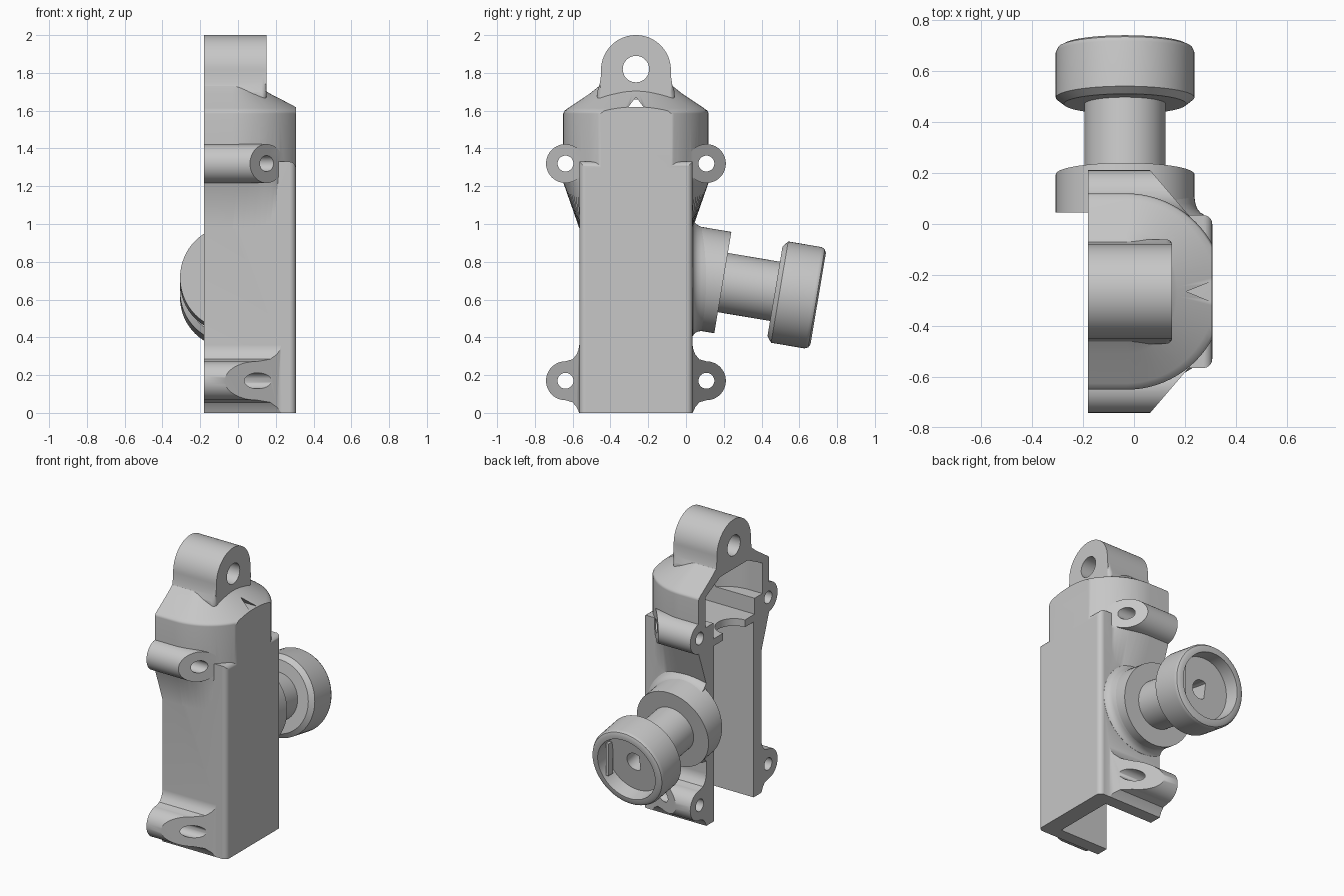
import bpy, bmesh
from math import cos, sin, pi
from mathutils import Matrix, Vector

if "Cube" in bpy.data.objects:
    bpy.data.objects.remove(bpy.data.objects["Cube"])

grey = bpy.data.materials.new("light_grey")
grey.use_nodes = True
grey.diffuse_color = (0.57, 0.57, 0.57, 1)
grey.node_tree.nodes["Principled BSDF"].inputs["Base Color"].default_value = (0.57, 0.57, 0.57, 1)

CY = -0.265      # centre line of the housing in y
SPLIT = -0.18    # open joint plane in x
OUT = 0.307      # flat outer face in x
HALF = 0.3       # half width of the box


def finish(name, bm):
    bmesh.ops.recalc_face_normals(bm, faces=bm.faces)
    mesh = bpy.data.meshes.new(name)
    bm.to_mesh(mesh)
    bm.free()
    mesh.materials.append(grey)
    ob = bpy.data.objects.new(name, mesh)
    bpy.context.collection.objects.link(ob)
    return ob


def loft(rings):
    """Closed solid through rings with equal point counts."""
    bm = bmesh.new()
    vs = [[bm.verts.new(p) for p in ring] for ring in rings]
    n = len(vs[0])
    for a, b in zip(vs, vs[1:]):
        for i in range(n):
            bm.faces.new((a[i], a[(i + 1) % n], b[(i + 1) % n], b[i]))
    bm.faces.new(vs[0])
    bm.faces.new(vs[-1])
    return bm


def slab(profile, x0, x1):
    """Extrude a (y, z) profile along x."""
    return loft([[(x, y, z) for y, z in profile] for x in (x0, x1)])


def box(x0, x1, y0, y1, z0, z1):
    return slab([(y0, z0), (y1, z0), (y1, z1), (y0, z1)], x0, x1)


def arc(cy, cz, r, a0, a1, n):
    return [(cy + r * cos(a0 + (a1 - a0) * i / n),
             cz + r * sin(a0 + (a1 - a0) * i / n)) for i in range(n + 1)]


def rod(y, z, r, x0, x1):
    return slab(arc(y, z, r, 0, 2 * pi, 40)[:-1], x0, x1)


def round_loft(levels):
    """Solid from (z, half y, half x, y limit) levels, rounded on the outer side."""
    rings = []
    for z, ry, rx, limit in levels:
        half = min(ry, limit)
        curve = [(-0.03 + rx * c, CY + max(-limit, min(limit, ry * s)), z)
                 for c, s in arc(0, 0, 1, -pi / 2, pi / 2, 40)]
        rings.append([(-0.3, CY - half, z)] + curve + [(-0.3, CY + half, z)])
    return loft(rings)


def cut(bm, co, no):
    bmesh.ops.bisect_plane(bm, geom=bm.verts[:] + bm.edges[:] + bm.faces[:],
                           plane_co=co, plane_no=no, clear_outer=True)
    bmesh.ops.holes_fill(bm, edges=[e for e in bm.edges if e.is_boundary], sides=0)
    return bm


def combine(target, bm, operation):
    tool = finish("tool", bm)
    mod = target.modifiers.new("combine", "BOOLEAN")
    mod.operation, mod.object, mod.solver = operation, tool, "EXACT"
    bpy.context.view_layer.update()
    mesh = bpy.data.meshes.new_from_object(target.evaluated_get(bpy.context.evaluated_depsgraph_get()))
    target.modifiers.clear()
    target.data = mesh
    bpy.data.objects.remove(tool)


# Tilted axis of the rear knob
AXIS = Vector((0, 0.986, -0.166)).normalized()
PLACE = Matrix.Translation((-0.035, 0.195, 0.69)) @ AXIS.to_track_quat("Z", "X").to_matrix().to_4x4()


def turned(profile):
    """Solid of (along axis, radius) pairs about the knob axis."""
    bm = loft([[(r * c, r * s, t) for c, s in arc(0, 0, 1, 0, 2 * pi, 64)[:-1]] for t, r in profile])
    bmesh.ops.transform(bm, matrix=PLACE, verts=bm.verts)
    return bm


# Main box with rounded outer edges
bm = box(-0.3, OUT, CY - HALF, CY + HALF, 0, 1.33)
edges = [e for e in bm.edges if max(v.co.x for v in e.verts) > 0.3
         and max(v.co.z for v in e.verts) > 1 and abs(e.verts[0].co.x - e.verts[1].co.x) < 0.01]
bmesh.ops.bevel(bm, geom=edges, offset=0.035, segments=5, profile=0.5, affect="EDGES")
housing = finish("housing", bm)

# Rounded upper body, tapering into the box walls below and the neck above
bm = round_loft([(0.96, 0.385, 0.385, 0.294), (1.22, 0.385, 0.385, 1), (1.585, 0.385, 0.385, 1),
                 (1.6, 0.378, 0.375, 1), (1.613, 0.36, 0.35, 1), (1.69, 0.245, 0.2, 1), (1.73, 0.195, 0.14, 1)])
combine(housing, cut(bm, (OUT - 0.0005, 0, 0), (1, 0, 0)), "UNION")

# Top eye with a rounded outer edge
neck = [(0.205, 1.62), (0.205, 1.7), (0.192, 1.74), (0.186, 1.78)]
profile = [(CY + d, z) for d, z in neck] + arc(CY, 1.815, 0.185, 0, pi, 40)
profile += [(CY - d, z) for d, z in reversed(neck)]
bm = slab(profile, -0.3, 0.15)
rim = [e for e in bm.edges if min(v.co.x for v in e.verts) > 0.14]
bmesh.ops.bevel(bm, geom=rim, offset=0.025, segments=4, profile=0.5, affect="EDGES")
combine(housing, bm, "UNION")

# Screw lugs, mirrored front and back, with slanted ends
for s in (-1, 1):
    wall = CY + s * HALF
    bm = rod(wall + s * 0.073, 1.32, 0.103, -0.3, 0.3)
    combine(housing, cut(bm, (0.06, wall + s * 0.18, 0), (0.175, s * 0.15, 0)), "UNION")
    side = [(0.035, 0.284), (0.014, 0.31), (0.004, 0.335), (0, 0.36), (-0.05, 0.36)]
    low = [(-0.05, 0), (0, 0), (0.014, 0.03), (0.035, 0.056)]
    shape = low + arc(0.073, 0.17, 0.103, -pi / 2, pi / 2, 24) + side
    bm = slab([(wall + s * d, z) for d, z in shape], -0.3, 0.3)
    combine(housing, cut(bm, (-0.07, wall + s * 0.176, 0), (0.176, s * 0.3, 0)), "UNION")

# Fillet where the knob boss meets the wall
flare = [(0.0, 0.315), (0.036, 0.31), (0.045, 0.295), (0.06, 0.283), (0.08, 0.276), (0.12, 0.27)]
bm = loft([[(-0.035 + r * c, y, 0.69 - 0.168 * (y - 0.195) + r * s)
            for c, s in arc(0, 0, 1, 0, 2 * pi, 64)[:-1]] for y, r in flare])
combine(housing, bm, "UNION")

# Open joint side
combine(housing, box(-1, SPLIT, -2, 2, -1, 3), "DIFFERENCE")

# Hollow interior: lower bay, shelf opening, stepped upper bay
combine(housing, box(-0.4, 0.19, CY - 0.215, CY + 0.215, -0.1, 1.21), "DIFFERENCE")
combine(housing, box(-0.4, 0.2, CY - 0.225, CY + 0.225, 1.26, 1.38), "DIFFERENCE")
bm = round_loft([(1.37, 0.31, 0.29, 1), (1.58, 0.31, 0.29, 1), (1.66, 0.15, 0.14, 1)])
bmesh.ops.translate(bm, vec=(-0.05, 0, 0), verts=bm.verts)
combine(housing, bm, "DIFFERENCE")
bm = loft([[(SPLIT + 0.12 * c, CY + 0.12 * s, z) for c, s in arc(0, 0, 1, 0, 2 * pi, 32)[:-1]]
           for z in (1.15, 1.3)])
combine(housing, bm, "DIFFERENCE")

# Screw holes, eye hole and small vent
for s in (-1, 1):
    for z in (0.17, 1.32):
        combine(housing, rod(CY + s * 0.373, z, 0.042, -0.5, 0.5), "DIFFERENCE")
combine(housing, rod(CY, 1.82, 0.07, -0.5, 0.5), "DIFFERENCE")
combine(housing, slab([(CY - 0.04, 1.62), (CY + 0.04, 1.62), (CY, 1.672)], -0.05, 0.5), "DIFFERENCE")

# Locating rib inside the rear wall
rib = finish("joint_rib", box(SPLIT + 0.02, SPLIT + 0.06, CY + 0.195, CY + 0.225, 0.35, 1.0))

# Boss, shaft and cupped knob
boss = finish("knob_boss", cut(turned([(-0.3, 0.272), (0, 0.272)]), (0, 0.045, 0), (0, -1, 0)))
shaft = finish("knob_shaft", turned([(-0.05, 0.159), (0.3, 0.159)]))
knob = finish("knob", turned([(0.28, 0.2), (0.28, 0.24), (0.305, 0.272), (0.485, 0.272), (0.503, 0.263),
                              (0.512, 0.245), (0.512, 0.218), (0.415, 0.21)]))

# D-shaped socket in the knob
flat_hole = [(0.062 * c, 0.062 * s) for c, s in arc(0, 0, 1, -0.6, pi + 0.6, 24)]
for part in (knob, shaft):
    bm = loft([[(x, y, t) for x, y in flat_hole] for t in (0.2, 0.6)])
    bmesh.ops.transform(bm, matrix=PLACE, verts=bm.verts)
    combine(part, bm, "DIFFERENCE")

# Flat stop inside the knob cup
chord = finish("knob_stop", box(0.13, 0.15, 0.61, 0.66, 0.5, 0.72))

# Smooth shading with sharp edges kept and flat walls left even
bpy.ops.object.select_all(action="DESELECT")
parts = (housing, rib, boss, shaft, knob, chord)
for ob in parts:
    ob.select_set(True)
bpy.context.view_layer.objects.active = housing
bpy.ops.object.shade_smooth_by_angle(angle=0.55)
for ob in parts:
    even = ob.modifiers.new("even_shading", "WEIGHTED_NORMAL")
    even.keep_sharp = True
